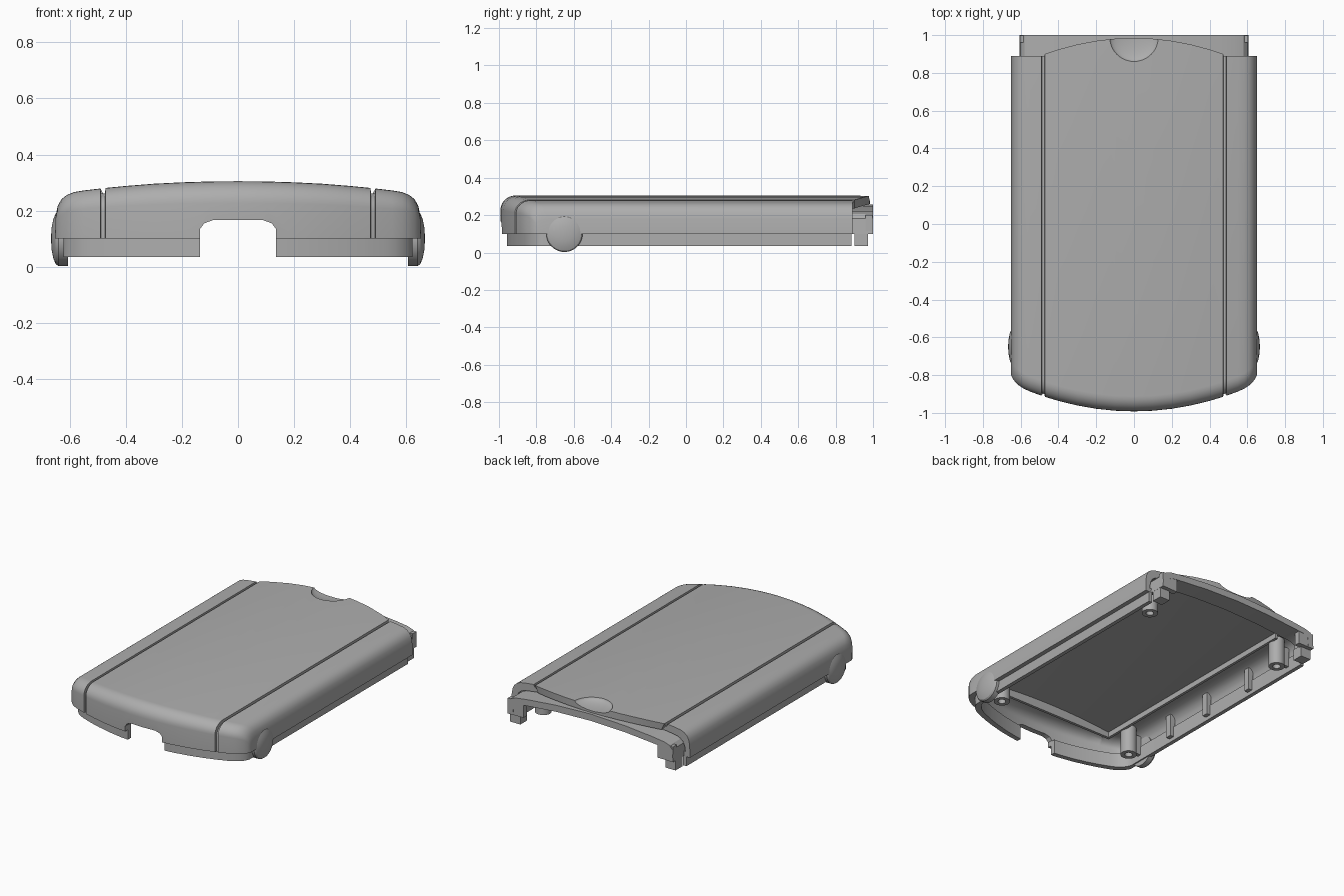
import bpy, bmesh, math

if "Cube" in bpy.data.objects:
    bpy.data.objects.remove(bpy.data.objects["Cube"])

grey = bpy.data.materials.new("light_grey_plastic")
grey.use_nodes = True
GREY = (0.42, 0.42, 0.42, 1)
grey.diffuse_color = GREY
grey.node_tree.nodes["Principled BSDF"].inputs["Base Color"].default_value = GREY


def finish(name, bm):
    bmesh.ops.remove_doubles(bm, verts=bm.verts, dist=1e-5)
    bmesh.ops.recalc_face_normals(bm, faces=bm.faces)
    mesh = bpy.data.meshes.new(name)
    bm.to_mesh(mesh)
    bm.free()
    mesh.materials.append(grey)
    obj = bpy.data.objects.new(name, mesh)
    bpy.context.collection.objects.link(obj)
    return obj


def prism(name, pts, a, b, axis):
    """Extrude a closed 2D outline from a to b along y or z."""
    bm = bmesh.new()
    place = (lambda u, v, w: (u, w, v)) if axis == "y" else (lambda u, v, w: (u, v, w))
    low = [bm.verts.new(place(u, v, a)) for u, v in pts]
    high = [bm.verts.new(place(u, v, b)) for u, v in pts]
    bm.faces.new(low)
    bm.faces.new(high)
    for i in range(len(pts)):
        j = (i + 1) % len(pts)
        bm.faces.new((low[i], low[j], high[j], high[i]))
    return finish(name, bm)


def box(name, x0, x1, y0, y1, z0, z1):
    return prism(name, [(x0, y0), (x1, y0), (x1, y1), (x0, y1)], z0, z1, "z")


def lathe(name, pts, centre, side=0, steps=32):
    """Revolve (radius, height) points about z, or about x when side is given."""
    bm = bmesh.new()
    cx, cy, cz = centre
    rings = []
    for r, h in pts:
        ring = []
        for k in range(steps):
            t = math.tau * k / steps
            u, v = r * math.cos(t), r * math.sin(t)
            ring.append(bm.verts.new((side * h, cy + u, cz + v) if side else (cx + u, cy + v, cz + h)))
        rings.append(ring)
    for p, q in zip(rings, rings[1:]):
        for k in range(steps):
            m = (k + 1) % steps
            bm.faces.new((p[k], p[m], q[m], q[k]))
    bm.faces.new(rings[0])
    bm.faces.new(rings[-1])
    return finish(name, bm)


def cut(target, cutter):
    cutter.hide_render = True
    mod = target.modifiers.new("cut", "BOOLEAN")
    mod.operation = "DIFFERENCE"
    mod.solver = "EXACT"
    mod.object = cutter
    bpy.context.view_layer.objects.active = target
    bpy.ops.object.modifier_apply(modifier=mod.name)
    bpy.data.objects.remove(cutter)


# Crowned cross-section, centre to right edge, with the groove near x = 0.48
HALF = [(0, .305), (.1, .304), (.2, .301), (.3, .296), (.4, .288), (.472, .281),
        (.474, .262), (.488, .262), (.49, .279), (.55, .272), (.585, .266),
        (.61, .256), (.63, .24), (.643, .215), (.65, .18), (.652, .1)]
SECTION = [(-x, z) for x, z in HALF[:0:-1]] + HALF
RIM = .1


def front_y(x):
    e = min(1, max(0, (abs(x) - .56) / .092))
    return -.992 + .08 * (x / .48) ** 2 + .055 * (1 - math.sqrt(1 - e * e))


def back_y(x):
    return .9 + .085 * (1 - (x / .472) ** 2) if abs(x) < .473 else .89


def in_groove(x):
    return .473 < abs(x) < .489


# Outer case: two matching surfaces joined round the rim
bm = bmesh.new()
layers = []
for inner in (False, True):
    grid = []
    for x, z in SECTION:
        y0 = front_y(x) + (.035 if inner else .014 if in_groove(x) else 0)
        px = x * (.953 if inner else 1)
        if inner:
            z = max(RIM, (.279 if in_groove(x) else z) - .045)
        col = [(px, y0, RIM)]
        for k in range(8):
            t = math.pi / 2 * k / 7
            col.append((px, y0 + .08 * (1 - math.cos(t)),
                        RIM + (z - RIM) * (.62 + .38 * math.sin(t))))
        col.append((px, back_y(x), z))
        grid.append([bm.verts.new(p) for p in col])
    for a, b in zip(grid, grid[1:]):
        for k in range(len(a) - 1):
            bm.faces.new((a[k], b[k], b[k + 1], a[k + 1]))
    layers.append(grid)


def border(g):
    return g[0] + [c[-1] for c in g[1:-1]] + g[-1][::-1] + [c[0] for c in g[-2:0:-1]]


outer, inside = border(layers[0]), border(layers[1])
for i in range(len(outer)):
    j = (i + 1) % len(outer)
    bm.faces.new((outer[i], outer[j], inside[j], inside[i]))
case = finish("outer_case", bm)

# Inset skirt below the case
def skirt_path(scale, shift):
    path = [(x * scale, front_y(x) + shift) for x, z in SECTION if not in_groove(x)]
    end = .652 * scale
    return [(-end, .885)] + path + [(end, .885)]


skirt = prism("lower_skirt", skirt_path(.955, .027) + skirt_path(.915, .058)[::-1],
              .035, .13, "z")

# Opening in the front wall
for part in (case, skirt):
    notch = [(-.135, -.1), (-.135, .135), (-.12, .155), (-.09, .166),
             (.09, .166), (.12, .155), (.135, .135), (.135, -.1)]
    cut(part, prism("notch_cutter", notch, -1.2, -.8, "y"))

# Thumb recess at the back edge
bowl = [(.13 * math.sin(a), -.034 * math.cos(a))
        for a in (math.pi * (k + .02) / 16.04 for k in range(17))]
cut(case, lathe("thumb_cutter", bowl, (0, .99, .306), steps=48))

# Back lip: an arched bar with a leg at each end
top = [(0, .258), (.25, .248), (.45, .23), (.54, .218), (.58, .205), (.6, .182), (.605, .1)]
under = [(.565, .1), (.56, .165), (.53, .18), (.45, .188), (.25, .205), (0, .213)]
right = top + under
prism("back_lip", right + [(-x, z) for x, z in right[-2:0:-1]], .87, 1, "y")

for s, side in ((1, "left"), (-1, "right")):
    def sided(name, xa, xb, *rest):
        xs = sorted((s * xa, s * xb))
        return box(side + "_" + name, *xs, *rest)

    sided("lip_leg", .49, .604, .96, .998, .1, .2)
    sided("lip_post", .53, .604, .9, .972, .035, .11)

    # Domed side button
    lathe(side + "_side_button", [(.097, .605), (.097, .64), (.09, .65), (.07, .658),
                                  (.04, .664), (.01, .666)], (0, -.65, .1), s, 40)

    # Hollow screw posts under the lid
    for end, y in (("front", -.66), ("back", .76)):
        lathe(f"{side}_{end}_screw_post", [(.005, .12), (.024, .12), (.024, .045),
              (.05, .045), (.05, .25)], (s * .51, y, 0))
        sided(end + "_post_web", .54, .6, y - .012, y + .012, .07, .2)

    # Bay rail and wall ribs
    sided("bay_rail", .45, .468, -.79, .82, .2, .26)
    for n, y in enumerate((-.35, 0, .4)):
        sided(f"wall_rib_{n + 1}", .57, .605, y - .02, y + .02, .06, .21)

box("front_bay_rail", -.468, .468, -.8, -.782, .2, .26)

# Smooth curved surfaces, keep hard edges
bpy.ops.object.select_all(action="DESELECT")
for obj in bpy.context.collection.objects:
    if obj.type == "MESH" and obj.data.materials and obj.data.materials[0] == grey:
        obj.select_set(True)
        bpy.context.view_layer.objects.active = obj
bpy.ops.object.shade_smooth_by_angle(angle=math.radians(30))
